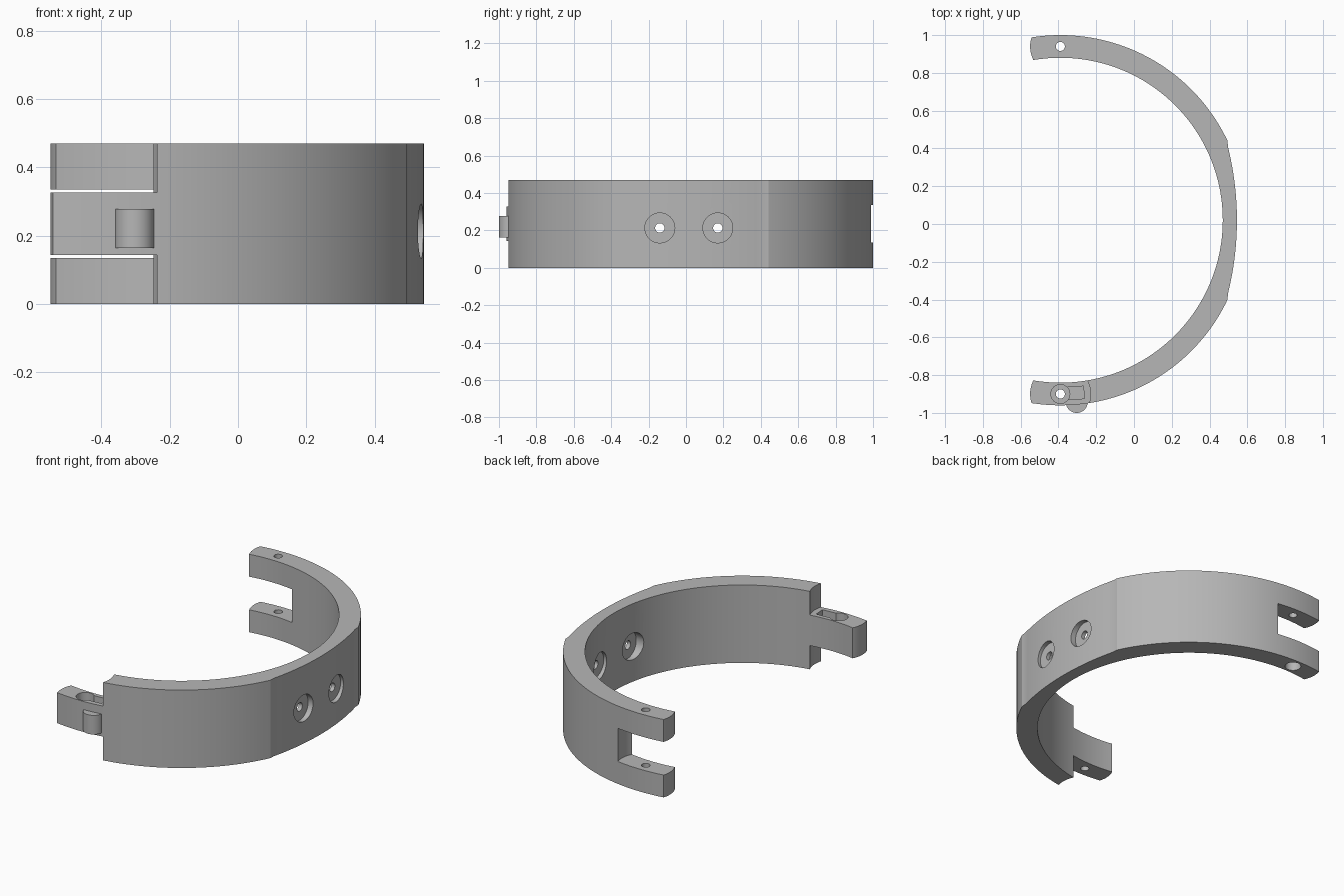
import bpy, bmesh
from math import sin, cos, radians, degrees, acos, asin, sqrt, pi
from mathutils import Matrix, Vector

cube = bpy.data.objects.get("Cube")
if cube:
    bpy.data.objects.remove(cube, do_unlink=True)

HEIGHT = 0.47
CX, CY = -0.39, 0.02            # ring centre
R_OUT, R_IN, R_PIN = 0.98, 0.86, 0.92
R_END = 0.16                    # rounded ends about each hinge pin
PIN_BACK, PIN_FRONT = CY + R_PIN, CY - R_PIN

grey = bpy.data.materials.new("plain grey")
grey.use_nodes = True
grey.diffuse_color = (0.47, 0.47, 0.47, 1)
bsdf = next(n for n in grey.node_tree.nodes if n.type == 'BSDF_PRINCIPLED')
bsdf.inputs["Base Color"].default_value = (0.47, 0.47, 0.47, 1)


def arc(cx, cy, r, a0, a1, n):
    """Points along an arc, angles in degrees."""
    angles = [radians(a0 + (a1 - a0) * i / n) for i in range(n + 1)]
    return [(cx + r * cos(a), cy + r * sin(a)) for a in angles]


def prism(name, points, z0, z1):
    """Extrude a flat outline from z0 to z1."""
    bm = bmesh.new()
    face = bm.faces.new([bm.verts.new((x, y, z0)) for x, y in points])
    ext = bmesh.ops.extrude_face_region(bm, geom=[face])
    top = [v for v in ext["geom"] if isinstance(v, bmesh.types.BMVert)]
    bmesh.ops.translate(bm, verts=top, vec=(0, 0, z1 - z0))
    bmesh.ops.recalc_face_normals(bm, faces=bm.faces)
    mesh = bpy.data.meshes.new(name)
    bm.to_mesh(mesh)
    bm.free()
    mesh.materials.append(grey)
    ob = bpy.data.objects.new(name, mesh)
    bpy.context.collection.objects.link(ob)
    return ob


def disc(name, x, y, r, z0, z1, n=40):
    return prism(name, arc(x, y, r, 0, 360 - 360 / n, n - 1), z0, z1)


def disc_x(name, x0, x1, y, z, r):
    """Cylinder lying along x."""
    ob = disc(name, 0, 0, r, x0, x1)
    ob.data.transform(Matrix.Translation((0, y, z)) @ Matrix.Rotation(pi / 2, 4, 'Y'))
    return ob


def combine(target, tool, operation='DIFFERENCE'):
    tool.hide_render = True
    mod = target.modifiers.new("combine", 'BOOLEAN')
    mod.operation, mod.object, mod.solver = operation, tool, 'EXACT'
    bpy.ops.object.select_all(action='DESELECT')
    bpy.context.view_layer.objects.active = target
    target.select_set(True)
    bpy.ops.object.modifier_apply(modifier=mod.name)
    bpy.data.objects.remove(tool, do_unlink=True)


def end_angle(r):
    """Angle past the pin where the ring meets the rounded end."""
    return degrees(acos((R_PIN ** 2 + r * r - R_END ** 2) / (2 * R_PIN * r)))


def end_arc(pin_y, r_from, r_to):
    """Rounded end from one ring radius to the other."""
    pts = []
    for r in (r_from, r_to):
        a = radians(90 + end_angle(r))
        side = 1 if pin_y > CY else -1
        p = Vector((r * cos(a), side * (r * sin(a) - R_PIN)))
        pts.append(degrees(p.angle_signed(Vector((-1, 0)))))
    return arc(CX, pin_y, R_END, 180 + pts[0], 180 + pts[1], 10)[1:-1]


# Ring outline: two outer arcs joined by a flatter side arc, then the inner arc
half, step_half, side_x, crown_x = 0.42, 0.39, 0.497, 0.545
sag = crown_x - side_x
r_side = (step_half ** 2 + sag ** 2) / (2 * sag)
a_side = degrees(asin(step_half / r_side))
a_cut = degrees(asin(half / R_OUT))
a_out, a_in = 90 + end_angle(R_OUT), 90 + end_angle(R_IN)
outline = (arc(CX, CY, R_OUT, -a_out, -a_cut, 40)
           + arc(crown_x - r_side, CY, r_side, -a_side, a_side, 24)
           + arc(CX, CY, R_OUT, a_cut, a_out, 40)
           + end_arc(PIN_BACK, R_OUT, R_IN)
           + arc(CX, CY, R_IN, a_in, -a_in, 100)
           + end_arc(PIN_FRONT, R_IN, R_OUT))
cuff = prism("hinged_half_ring", outline, 0, HEIGHT)


# Hinge gaps: fork slot at the back, tongue cut above and below at the front
def gap(pin_y, z0, z1):
    pts = arc(CX, pin_y, R_END, -90, 90, 32)
    pts += [(-0.8, pin_y + R_END), (-0.8, pin_y - R_END)]
    combine(cuff, prism("gap_cutter", pts, z0, z1))


gap(PIN_BACK, 0.135, 0.335)
gap(PIN_FRONT, -0.1, 0.143)
gap(PIN_FRONT, 0.327, 0.6)

# Rounded nub on the outside of the tongue
combine(cuff, disc("latch_nub", -0.303, -0.942, 0.058, 0.163, 0.278), 'UNION')

# Pin holes, with a counterbore under the fork
for pin_y in (PIN_BACK, PIN_FRONT):
    combine(cuff, disc("pin_cutter", CX, pin_y, 0.024, -0.1, 0.6, 24))
combine(cuff, disc("fork_counterbore", CX, PIN_BACK, 0.045, -0.1, 0.05))

# Keyhole recess in the top of the tongue
combine(cuff, disc("tongue_counterbore", CX, PIN_FRONT, 0.05, 0.20, 0.6))
slot = prism("slot_cutter", [(0.02, -0.033), (0.125, -0.033),
                             (0.125, 0.033), (0.02, 0.033)], 0.21, 0.6)
slot.data.transform(Matrix.Translation((CX, PIN_FRONT, 0)) @ Matrix.Rotation(radians(4), 4, 'Z'))
combine(cuff, slot)

# Side screw holes, counterbored from both faces
for y in (-0.14, 0.17):
    combine(cuff, disc_x("outer_bore", 0.51, 0.7, y, 0.213, 0.08))
    combine(cuff, disc_x("inner_bore", 0.3, 0.486, y, 0.213, 0.08))
    combine(cuff, disc_x("screw_hole", 0.3, 0.7, y, 0.213, 0.025))

bpy.ops.object.select_all(action='DESELECT')
bpy.context.view_layer.objects.active = cuff
cuff.select_set(True)
bpy.ops.object.shade_smooth_by_angle(angle=radians(20))
